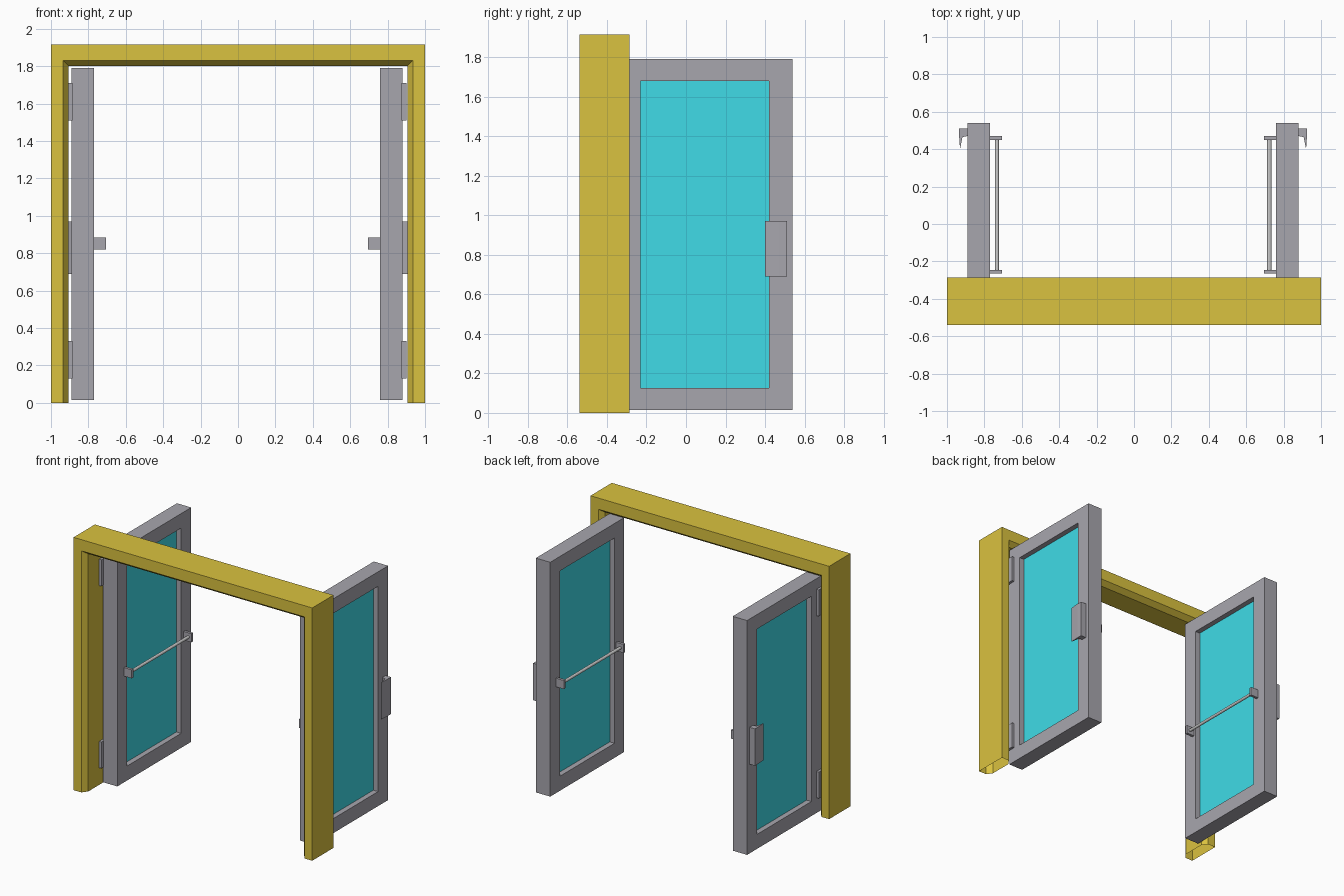
import bpy, bmesh, math
from mathutils import Matrix

if "Cube" in bpy.data.objects:
    bpy.data.objects.remove(bpy.data.objects["Cube"])


def material(name, rgb):
    m = bpy.data.materials.new(name)
    m.diffuse_color = (*rgb, 1)
    m.use_nodes = True
    m.node_tree.nodes["Principled BSDF"].inputs["Base Color"].default_value = m.diffuse_color
    return m


WOOD = material("ochre_frame", (0.70, 0.54, 0.05))
GREY = material("dark_metal", (0.39, 0.38, 0.42))
GLASS = material("cyan_glass", (0.05, 0.71, 0.80))
STEEL = material("light_steel", (0.58, 0.57, 0.55))


def finish(name, bm, mat):
    bmesh.ops.recalc_face_normals(bm, faces=bm.faces)
    me = bpy.data.meshes.new(name)
    bm.to_mesh(me)
    bm.free()
    me.materials.append(mat)
    ob = bpy.data.objects.new(name, me)
    bpy.context.collection.objects.link(ob)
    return ob


def add_box(bm, x, y, z):
    lo_hi = (x, y, z)
    mat = Matrix.Translation([sum(p) / 2 for p in lo_hi]) @ Matrix.Diagonal(
        [abs(p[1] - p[0]) for p in lo_hi] + [1])
    bmesh.ops.create_cube(bm, size=1, matrix=mat)


# Door frame: chamfered profile swept up, across and down, mitred, open at the floor
profile = [(0, -.54), (.065, -.54), (.095, -.50), (.095, -.325), (.065, -.285), (0, -.285)]
bm = bmesh.new()
rings = []
for sx, top in ((-1, 0), (-1, 1), (1, 1), (1, 0)):
    rings.append([bm.verts.new((sx * (1 - d), y, top * (1.915 - d - (.02 if d else 0))))
                  for d, y in profile])
n = len(profile)
for a, b in zip(rings, rings[1:]):
    for i in range(n):
        j = (i + 1) % n
        bm.faces.new((a[i], a[j], b[j], b[i]))
finish("door_frame", bm, WOOD)

XI, XO = .765, .885              # inner and outer door faces
Y0, Y1, Z0, Z1 = -.345, .54, .015, 1.79
GY0, GY1, GZ0, GZ1 = -.23, .42, .125, 1.68

for s, side in ((-1, "left"), (1, "right")):
    def X(v):
        return s * v - .005

    # Door leaf: rectangular ring with an opening for the pane
    bm = bmesh.new()
    outer = [(Y0, Z0), (Y1, Z0), (Y1, Z1), (Y0, Z1)]
    inner = [(GY0, GZ0), (GY1, GZ0), (GY1, GZ1), (GY0, GZ1)]
    loops = [[bm.verts.new((X(x), y, z)) for y, z in pts]
             for x, pts in ((XI, outer), (XI, inner), (XO, inner), (XO, outer))]
    for k in range(4):
        a, b = loops[k], loops[(k + 1) % 4]
        for i in range(4):
            j = (i + 1) % 4
            bm.faces.new((a[i], a[j], b[j], b[i]))
    finish(side + "_door_leaf", bm, GREY)

    # Glass pane, recessed on both faces
    bm = bmesh.new()
    add_box(bm, (X(XI + .04), X(XO - .04)), (GY0, GY1), (GZ0, GZ1))
    finish(side + "_glass", bm, GLASS)

    # Push bar brackets and rod on the inner face
    bm = bmesh.new()
    for y in (-.255, .46):
        add_box(bm, (X(.70), X(XI)), (y - .01, y + .01), (.82, .885))
    finish(side + "_bar_brackets", bm, GREY)
    bm = bmesh.new()
    bmesh.ops.create_cone(bm, cap_ends=True, segments=12, radius1=.011, radius2=.011, depth=.70,
                          matrix=Matrix.Translation((X(.728), .1025, .8525))
                          @ Matrix.Rotation(math.pi / 2, 4, 'X'))
    finish(side + "_push_bar", bm, STEEL)

    # Hooked pull handle on the outer face
    hook = [(XO, .51), (.93, .51), (.93, .47), (.925, .40), (.912, .465), (XO, .47)]
    bm = bmesh.new()
    f = bm.faces.new([bm.verts.new((X(x), y, .69)) for x, y in hook])
    ext = bmesh.ops.extrude_face_region(bm, geom=[f])
    caps = [v for v in ext["geom"] if isinstance(v, bmesh.types.BMVert)]
    bmesh.ops.translate(bm, verts=caps, vec=(0, 0, .28))
    finish(side + "_pull_handle", bm, GREY)

    # Hinges between leaf and jamb
    bm = bmesh.new()
    for z in (.13, 1.51):
        add_box(bm, (X(.88), X(.905)), (-.37, -.29), (z, z + .20))
    finish(side + "_hinges", bm, GREY)
